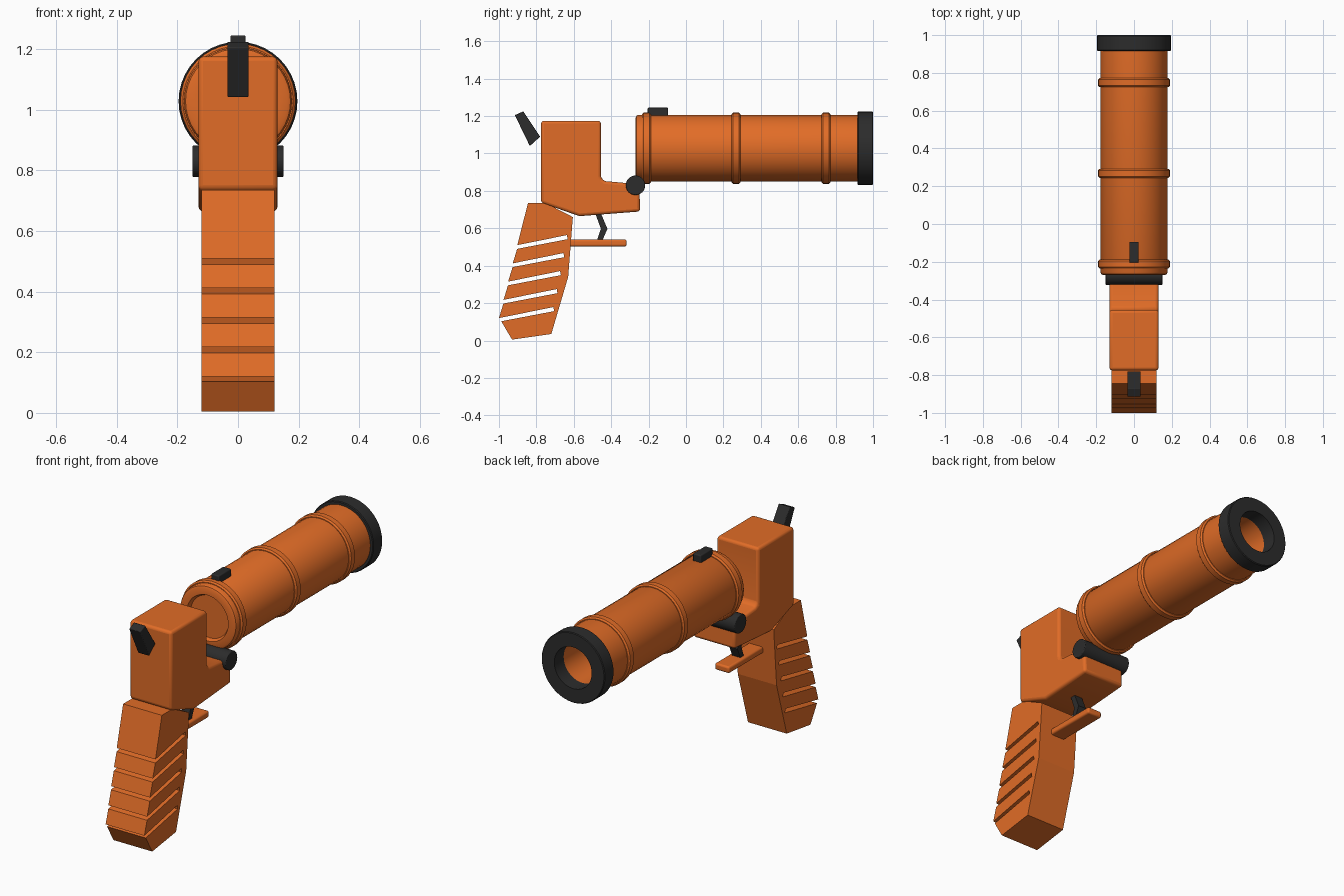
import bpy, bmesh, math
from mathutils import Vector

cube = bpy.data.objects.get("Cube")
if cube:
    bpy.data.objects.remove(cube, do_unlink=True)


def make_material(name, color):
    mat = bpy.data.materials.new(name)
    mat.use_nodes = True
    mat.diffuse_color = color
    mat.node_tree.nodes["Principled BSDF"].inputs["Base Color"].default_value = color
    return mat


ORANGE = make_material("orange", (0.75, 0.15, 0.02, 1))
BLACK = make_material("soft_black", (0.025, 0.025, 0.025, 1))


def finish(name, bm, mat, bevel=0, smooth=False):
    bmesh.ops.recalc_face_normals(bm, faces=bm.faces)
    mesh = bpy.data.meshes.new(name)
    bm.to_mesh(mesh)
    bm.free()
    mesh.materials.append(mat)
    obj = bpy.data.objects.new(name, mesh)
    bpy.context.collection.objects.link(obj)
    if bevel:
        mod = obj.modifiers.new("soft_edges", 'BEVEL')
        mod.width = bevel
        mod.segments = 3
        mod.limit_method = 'ANGLE'
        mod.angle_limit = math.radians(25)
    if smooth or bevel:
        bpy.ops.object.select_all(action='DESELECT')
        obj.select_set(True)
        bpy.context.view_layer.objects.active = obj
        bpy.ops.object.shade_smooth_by_angle(angle=math.radians(35))
    return obj


def plate(name, profile, half, mat, bevel=0):
    """Side profile of (y, z) points extruded evenly across x."""
    bm = bmesh.new()
    face = bm.faces.new([bm.verts.new((-half, y, z)) for y, z in profile])
    geom = bmesh.ops.extrude_face_region(bm, geom=[face])["geom"]
    moved = [g for g in geom if isinstance(g, bmesh.types.BMVert)]
    bmesh.ops.translate(bm, verts=moved, vec=(2 * half, 0, 0))
    return finish(name, bm, mat, bevel)


def lathe(name, profile, mat, closed=False, segments=40):
    """(y, radius) points spun around the barrel axis."""
    bm = bmesh.new()
    pts = [bm.verts.new((0, y, AXIS + r)) for y, r in profile]
    pairs = list(zip(pts, pts[1:])) + ([(pts[-1], pts[0])] if closed else [])
    edges = [bm.edges.new(p) for p in pairs]
    bmesh.ops.spin(bm, geom=pts + edges, cent=(0, 0, AXIS), axis=(0, 1, 0),
                   angle=2 * math.pi, steps=segments, use_duplicate=False)
    bmesh.ops.remove_doubles(bm, verts=bm.verts, dist=0.0002)
    return finish(name, bm, mat, smooth=True)


def ring(name, y0, y1, outer, inner, mat, soft=0.008):
    return lathe(name, [(y0, inner), (y0, outer - soft), (y0 + soft, outer),
                        (y1 - soft, outer), (y1, outer - soft), (y1, inner)], mat, True)


AXIS = 1.028
BORE = 0.118

# Barrel tube, closed by a shallow recessed breech at the rear
lathe("barrel", [(-0.25, 0), (-0.25, BORE), (-0.27, BORE + 0.01), (-0.27, 0.163),
                 (-0.265, 0.173), (-0.255, 0.178), (0.95, 0.178), (0.95, BORE),
                 (-0.2, BORE), (-0.2, 0)], ORANGE)
for label, y in (("rear", -0.212), ("middle", 0.268), ("front", 0.748)):
    ring(label + "_barrel_band", y - 0.024, y + 0.024, 0.19, 0.17, ORANGE)
ring("muzzle_ring", 0.917, 1.0, 0.196, BORE - 0.002, BLACK, 0.004)

# Sight on top of the barrel
plate("sight", [(-0.205, 1.19), (-0.095, 1.19), (-0.095, 1.245), (-0.205, 1.245)],
      0.025, BLACK, 0.006)

# Frame that holds the hinge
plate("frame", [(-0.775, 1.175), (-0.455, 1.175), (-0.455, 0.88), (-0.45, 0.862),
                (-0.432, 0.852), (-0.25, 0.836), (-0.245, 0.69), (-0.57, 0.665),
                (-0.775, 0.737)], 0.13, ORANGE, 0.015)

# Hinge pin across the frame
bm = bmesh.new()
bmesh.ops.create_cone(bm, cap_ends=True, segments=32, radius1=0.052, radius2=0.052, depth=0.3)
for v in bm.verts:
    v.co = Vector((v.co.z, v.co.x - 0.27, v.co.y + 0.83))
finish("hinge_pin", bm, BLACK, 0.004)

# Grip with slanted slots cut through its back
def back(z):
    return -0.845 - 0.252 * (0.735 - z)


grip = [(-0.93, 0.005), (-0.72, 0.035), (-0.63, 0.34), (-0.605, 0.66),
        (-0.75, 0.735), (-0.845, 0.735)]
for i in range(5):
    z = 0.51 - 0.0975 * i
    end = -0.633 - 0.018 * i
    rise = 0.2 * (end - back(z))
    low = z - 0.02
    grip += [(back(z), z), (end - 0.004, z + rise), (end, z + rise - 0.022),
             (back(low) + 0.004, low)]
grip[-1] = (-0.988, 0.103)
plate("grip", grip, 0.12, ORANGE)

# Hammer, trigger and trigger guard
plate("hammer", [(-0.915, 1.205), (-0.87, 1.225), (-0.78, 1.09), (-0.835, 1.04)],
      0.035, BLACK, 0.004)
plate("trigger", [(-0.485, 0.68), (-0.455, 0.68), (-0.42, 0.597), (-0.445, 0.54),
                  (-0.475, 0.54), (-0.455, 0.597)], 0.025, BLACK)
plate("trigger_guard", [(-0.64, 0.503), (-0.317, 0.503), (-0.317, 0.54), (-0.64, 0.54)],
      0.045, ORANGE, 0.01)
